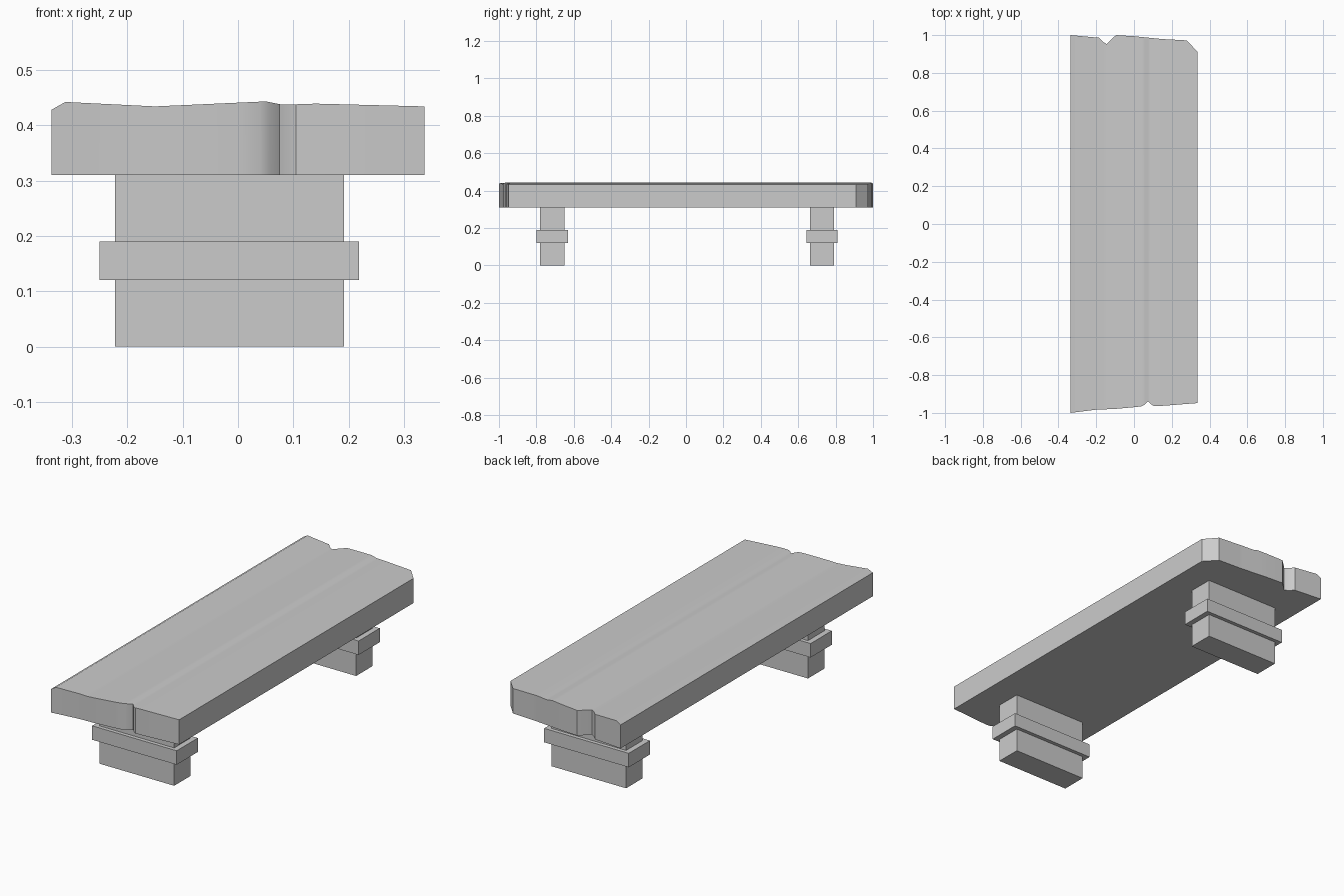
import bpy, bmesh

if "Cube" in bpy.data.objects:
    bpy.data.objects.remove(bpy.data.objects["Cube"])


def lerp_at(points, x):
    """Value of a broken line (x, value) at x."""
    for (x0, v0), (x1, v1) in zip(points, points[1:]):
        if x <= x1:
            return v0 + (v1 - v0) * (x - x0) / (x1 - x0)
    return points[-1][1]


def finish(name, bm):
    bmesh.ops.recalc_face_normals(bm, faces=bm.faces)
    mesh = bpy.data.meshes.new(name)
    bm.to_mesh(mesh)
    bm.free()
    obj = bpy.data.objects.new(name, mesh)
    bpy.context.collection.objects.link(obj)
    return obj


def block(name, x0, x1, y0, y1, z0, z1):
    bm = bmesh.new()
    bmesh.ops.create_cube(bm, size=1)
    for v in bm.verts:
        v.co = ((x0 + x1) / 2 + v.co.x * (x1 - x0),
                (y0 + y1) / 2 + v.co.y * (y1 - y0),
                (z0 + z1) / 2 + v.co.z * (z1 - z0))
    return finish(name, bm)


# Worn stone slab: chipped front and back edges, uneven top
front_edge = [(-0.337, -1.0), (-0.2, -0.983), (-0.1, -0.979), (0.0, -0.97),
              (0.04, -0.965), (0.058, -0.955), (0.075, -0.938),
              (0.088, -0.953), (0.105, -0.964), (0.16, -0.962), (0.337, -0.948)]
back_edge = [(-0.337, 1.0), (-0.185, 0.986), (-0.165, 0.965), (-0.145, 0.953),
             (-0.125, 0.973), (-0.095, 1.0), (0.0, 0.994), (0.15, 0.979),
             (0.28, 0.972), (0.337, 0.91)]
top_line = [(-0.337, 0.428), (-0.312, 0.442), (-0.15, 0.434), (0.05, 0.443),
            (0.08, 0.437), (0.14, 0.439), (0.337, 0.434)]

bm = bmesh.new()
rings = []
for x in sorted({p[0] for p in front_edge + back_edge + top_line}):
    yf, yb, zt = (lerp_at(line, x) for line in (front_edge, back_edge, top_line))
    rings.append([bm.verts.new((x, y, z)) for y, z in
                  ((yf, 0.31), (yb, 0.31), (yb, zt), (yf, zt))])
for a, b in zip(rings, rings[1:]):
    for i in range(4):
        j = (i + 1) % 4
        bm.faces.new((a[i], a[j], b[j], b[i]))
bm.faces.new(rings[0])
bm.faces.new(rings[-1])
slab = finish("bench_slab", bm)
bpy.context.view_layer.objects.active = slab
slab.select_set(True)
bpy.ops.object.shade_smooth_by_angle(angle=0.5)

# Two supports, each a pillar with a projecting band
for side, y in (("front", -0.715), ("back", 0.727)):
    block(side + "_pillar", -0.222, 0.192, y - 0.065, y + 0.065, 0, 0.31)
    block(side + "_pillar_band", -0.25, 0.219, y - 0.084, y + 0.084, 0.12, 0.19)
